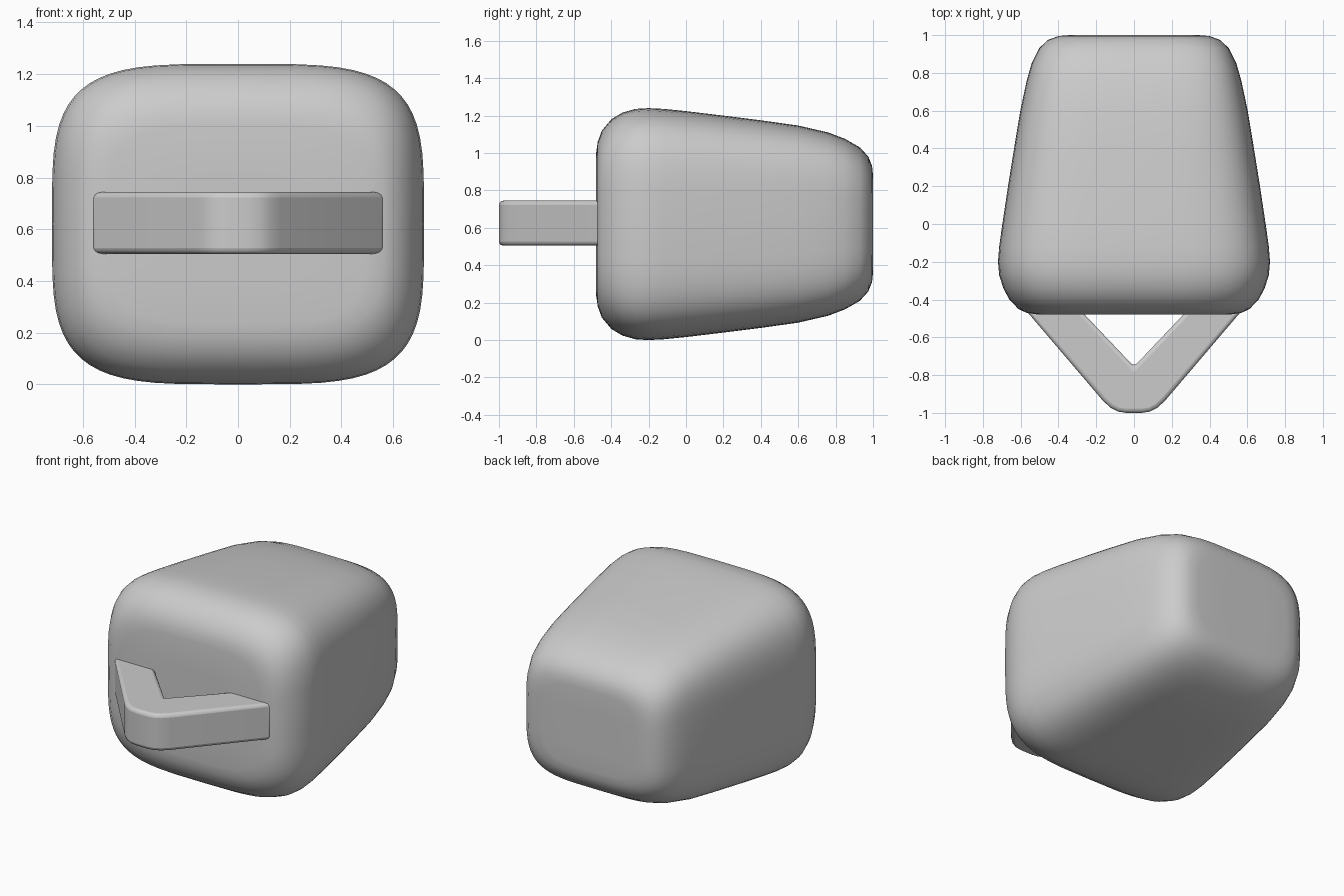
import bpy, bmesh, math

if "Cube" in bpy.data.objects:
    bpy.data.objects.remove(bpy.data.objects["Cube"])

MID_Z = 0.62
SEG = 64


def make_object(name, bm):
    bmesh.ops.recalc_face_normals(bm, faces=bm.faces[:])
    me = bpy.data.meshes.new(name)
    bm.to_mesh(me)
    bm.free()
    ob = bpy.data.objects.new(name, me)
    bpy.context.collection.objects.link(ob)
    return ob


def smooth(ob, degrees):
    bpy.ops.object.select_all(action='DESELECT')
    ob.select_set(True)
    bpy.context.view_layer.objects.active = ob
    bpy.ops.object.shade_smooth_by_angle(angle=math.radians(degrees))


def spow(v, e):
    return math.copysign(abs(v) ** e, v)


# Body: rounded-square sections lofted front to back (y, half width, half height)
stations = [
    (-0.48, 0.25, 0.20), (-0.48, 0.50, 0.385), (-0.472, 0.565, 0.44),
    (-0.45, 0.612, 0.50), (-0.40, 0.66, 0.56), (-0.34, 0.692, 0.596),
    (-0.27, 0.714, 0.616), (-0.20, 0.72, 0.62), (-0.12, 0.714, 0.616),
    (0.0, 0.697, 0.604), (0.2, 0.667, 0.580), (0.4, 0.635, 0.555),
    (0.6, 0.602, 0.527), (0.76, 0.568, 0.49), (0.85, 0.542, 0.456),
    (0.93, 0.503, 0.41), (0.975, 0.455, 0.36), (0.995, 0.40, 0.31),
    (1.0, 0.34, 0.26), (1.0, 0.17, 0.13),
]
bm = bmesh.new()
rings = []
for y, hw, hh in stations:
    ring = []
    for i in range(SEG):
        a = 2 * math.pi * i / SEG
        ring.append(bm.verts.new((hw * spow(math.cos(a), 0.5), y,
                                  MID_Z + hh * spow(math.sin(a), 0.5))))
    rings.append(ring)
for r0, r1 in zip(rings, rings[1:]):
    for i in range(SEG):
        j = (i + 1) % SEG
        bm.faces.new((r0[i], r0[j], r1[j], r1[i]))
bm.faces.new(rings[0])
bm.faces.new(rings[-1])
body = make_object("body", bm)
smooth(body, 80)

# Handle: V-shaped bar with a rounded tip, extruded upwards
half = [(0.04, -1.0), (0.085, -0.993), (0.125, -0.972), (0.165, -0.935),
        (0.57, -0.46), (0.28, -0.46)]
outline = half + [(0, -0.755)] + [(-x, y) for x, y in reversed(half)]
bm = bmesh.new()
base = bm.faces.new([bm.verts.new((x, y, 0.505)) for x, y in outline])
ext = bmesh.ops.extrude_face_region(bm, geom=[base])
top = [v for v in ext["geom"] if isinstance(v, bmesh.types.BMVert)]
bmesh.ops.translate(bm, verts=top, vec=(0, 0, 0.24))
handle = make_object("front_handle", bm)
bev = handle.modifiers.new("soft_edges", 'BEVEL')
bev.width = 0.022
bev.segments = 3
bev.limit_method = 'ANGLE'
bev.angle_limit = math.radians(60)
smooth(handle, 40)
